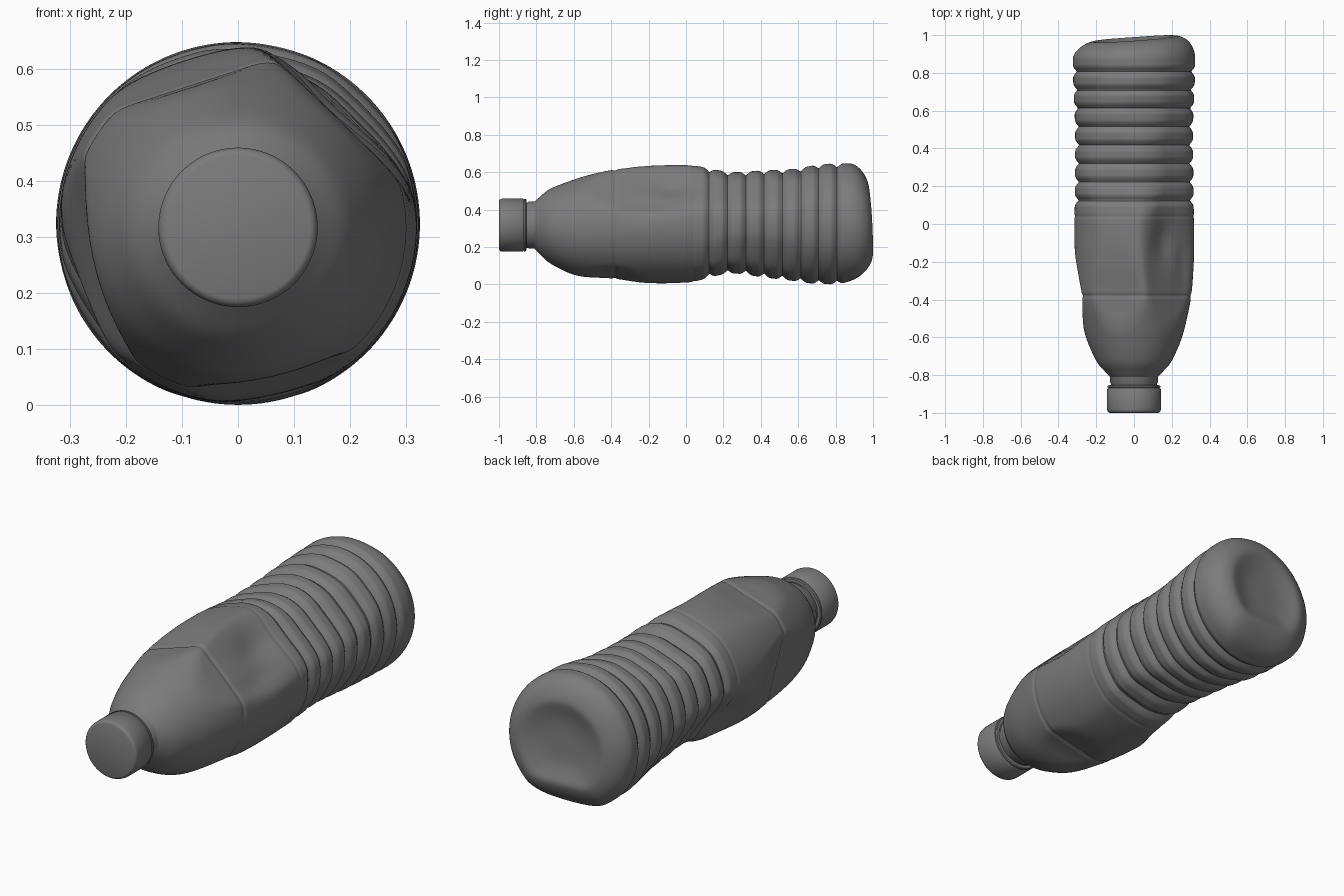
import bpy, bmesh, math
from math import cos, sin, exp, radians, pi

N = 144      # segments around
MAT = bpy.data.materials.new("dark_grey")
MAT.diffuse_color = (0.2, 0.2, 0.2, 1)


def interp(keys, y):
    """Smooth interpolation through (y, value) keys."""
    if y <= keys[0][0]:
        return keys[0][1]

    def slope(j):
        p, q = keys[max(j - 1, 0)], keys[min(j + 1, len(keys) - 1)]
        return (q[1] - p[1]) / (q[0] - p[0])
    for i in range(len(keys) - 1):
        (a, va), (b, vb) = keys[i], keys[i + 1]
        if y <= b:
            h = b - a
            t = (y - a) / h
            return ((2*t**3 - 3*t*t + 1) * va + (t**3 - 2*t*t + t) * h * slope(i)
                    + (-2*t**3 + 3*t*t) * vb + (t**3 - t*t) * h * slope(i + 1))
    return keys[-1][1]


def smin(a, b, k):
    h = max(k - abs(a - b), 0) / k
    return min(a, b) - h * h * k / 4


def skin(name, rings):
    """Loft closed rings and cap both ends."""
    bm = bmesh.new()
    rows = [[bm.verts.new(p) for p in ring] for ring in rings]
    for a, b in zip(rows, rows[1:]):
        for j in range(N):
            k = (j + 1) % N
            bm.faces.new((a[j], a[k], b[k], b[j]))
    bm.faces.new(rows[0])
    bm.faces.new(rows[-1])
    bmesh.ops.recalc_face_normals(bm, faces=bm.faces)
    me = bpy.data.meshes.new(name)
    bm.to_mesh(me)
    bm.free()
    me.materials.append(MAT)
    ob = bpy.data.objects.new(name, me)
    bpy.context.collection.objects.link(ob)
    bpy.context.view_layer.objects.active = ob
    ob.select_set(True)
    bpy.ops.object.shade_smooth_by_angle(angle=radians(40))
    ob.select_set(False)
    return ob


def lathe(name, profile, zc=0.317):
    return skin(name, [[(r * cos(2*pi*j/N), y, zc + r * sin(2*pi*j/N)) for j in range(N)]
                       for y, r in profile])


# undented body radius, axis height and corner softness along the bottle
BODY = [(-0.81, 0.125), (-0.79, 0.145), (-0.74, 0.19), (-0.68, 0.222), (-0.6, 0.254),
        (-0.5, 0.280), (-0.4, 0.300), (-0.3, 0.311), (-0.15, 0.319), (0.0, 0.318),
        (0.1, 0.316), (0.3, 0.314), (0.5, 0.312), (0.7, 0.320), (0.85, 0.324), (1.0, 0.324)]
AXIS = [(-0.81, 0.317), (-0.7, 0.310), (-0.6, 0.306), (-0.4, 0.318), (-0.2, 0.322), (0.0, 0.323), (1.0, 0.323)]
SOFT = [(-0.81, 0.05), (-0.6, 0.03), (-0.4, 0.014), (-0.2, 0.02), (0.1, 0.035), (0.5, 0.04), (0.8, 0.03), (1.0, 0.06)]
GROOVES = [0.125 + 0.0975 * i for i in range(8)]

# crushed flats: direction in degrees and distance from axis along y
FLATS = [
    (194, [(-0.75, 0.36), (-0.6, 0.285), (-0.4, 0.241), (-0.3, 0.258), (-0.15, 0.30), (0.05, 0.33), (0.3, 0.35)]),
    (108, [(-0.75, 0.36), (-0.6, 0.285), (-0.4, 0.266), (-0.2, 0.295), (0.0, 0.31), (0.25, 0.275), (0.5, 0.295), (0.85, 0.36)]),
    (46, [(-0.75, 0.36), (-0.6, 0.285), (-0.4, 0.262), (-0.1, 0.265), (0.1, 0.275), (0.4, 0.275), (0.65, 0.305), (0.85, 0.36)]),
    (78, [(0.0, 0.35), (0.12, 0.305), (0.25, 0.280), (0.4, 0.292), (0.6, 0.295), (0.8, 0.35)]),
    (-77, [(-0.75, 0.36), (-0.6, 0.285), (-0.4, 0.264), (-0.2, 0.31), (0.0, 0.31), (0.25, 0.268), (0.5, 0.305), (0.75, 0.36)]),
    (-105, [(0.0, 0.35), (0.12, 0.29), (0.25, 0.265), (0.4, 0.287), (0.6, 0.31), (0.8, 0.36)]),
    (215, [(-0.3, 0.35), (-0.1, 0.29), (0.1, 0.262), (0.35, 0.265), (0.6, 0.295), (0.85, 0.36)]),
    (-35, [(0.0, 0.36), (0.2, 0.32), (0.45, 0.315), (0.8, 0.36)]),
    (-90, [(0.78, 0.37), (0.85, 0.32), (0.92, 0.29), (1.0, 0.25)]),
]
# soft pushed-in dents: angle, y, angular width, length, depth
DENTS = [(52, -0.09, 21, 0.13, 0.027), (20, -0.2, 12, 0.13, 0.014), (207, 0.03, 20, 0.14, 0.012)]


def body_point(y, shrink, th):
    r = interp(BODY, y)
    k = interp(SOFT, y)
    for deg, keys in FLATS:
        c = cos(th - radians(deg))
        if c > 0.3:
            r = smin(r, interp(keys, y) / c, k)
    for deg, yc, wa, wy, dep in DENTS:
        d = (math.degrees(th) - deg + 180) % 360 - 180
        r -= dep * exp(-(d / wa)**2 - ((y - yc) / wy)**2)
    # rings between grooves, plus the waist and panel creases
    if y > 0.07:
        g = min(abs(y - gy) for gy in GROOVES)
        r -= 0.021 * max(0, 1 - g / 0.034)**1.6
    r -= 0.005 * exp(-((y + 0.38) / 0.010)**2) + 0.003 * exp(-((y - 0.04) / 0.008)**2)
    r *= shrink
    x, z = r * cos(th), r * sin(th)
    # tilted, pushed-in base
    w = min(max((y - 0.84) / 0.14, 0), 1)
    w = w * w * (3 - 2 * w)
    yy = y + w * (0.07 * x - 0.05 * z)
    if shrink < 0.72:
        q = 1 - (shrink / 0.72)**2
        yy -= 0.03 * q * q * (3 - 2 * q)
    return (x, yy, interp(AXIS, y) + z)


# bottle body: side wall, rounded heel, then the base disc
stations = [(-0.81 + 1.68 * i / 290, 1.0) for i in range(291)]
stations += [(0.87 + 0.113 * sin(a), 0.62 + 0.38 * cos(a)) for a in [pi/2 * i / 22 for i in range(1, 23)]]
stations += [(0.983, 0.62 * (1 - i / 20)) for i in range(1, 20)]
skin("bottle_body", [[body_point(y, s, 2*pi*j/N) for j in range(N)] for y, s in stations])

# neck with its collar
lathe("bottle_neck", [(-0.87, 0.122), (-0.845, 0.122), (-0.84, 0.126), (-0.80, 0.126), (-0.79, 0.13)])

# screw cap with rounded rim
lathe("screw_cap", [(-1.0, 0.128), (-0.997, 0.135), (-0.991, 0.140), (-0.982, 0.142),
                    (-0.874, 0.142), (-0.869, 0.138), (-0.866, 0.134)])

# tamper ring under the cap
lathe("tamper_ring", [(-0.868, 0.134), (-0.865, 0.140), (-0.858, 0.140), (-0.854, 0.136), (-0.853, 0.12)])
